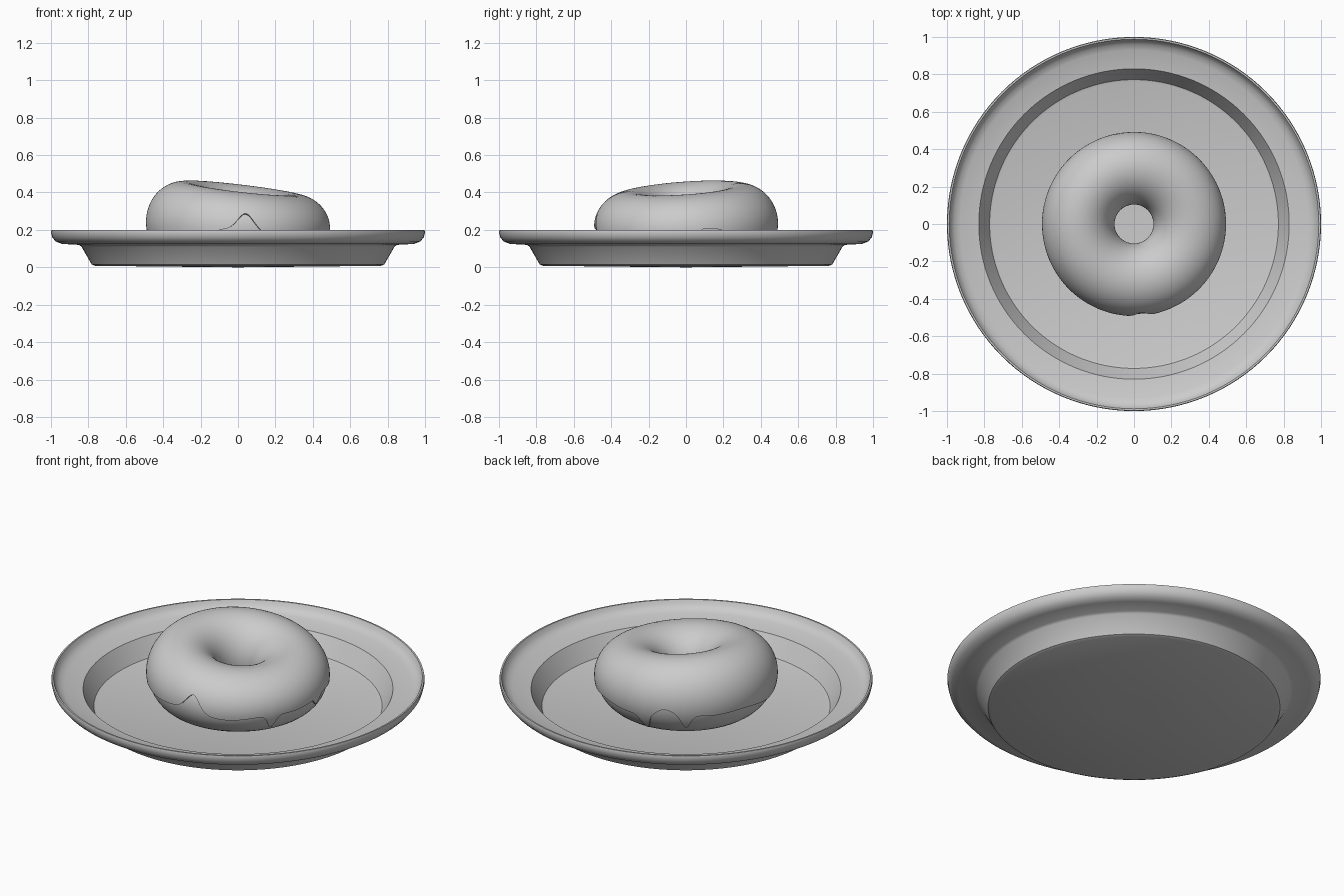
import bpy
import bmesh
from math import sin, cos, pi, tau, radians, exp, asin

if "Cube" in bpy.data.objects:
    bpy.data.objects.remove(bpy.data.objects["Cube"], do_unlink=True)

GREY = (0.6, 0.6, 0.6, 1.0)
clay = bpy.data.materials.new("light_grey")
clay.use_nodes = True
clay.diffuse_color = GREY
clay.node_tree.nodes["Principled BSDF"].inputs["Base Color"].default_value = GREY


def ring_surface(name, point, steps, rows, wrap):
    """Sweep a section around z; point(theta, row) gives radius and height."""
    bm = bmesh.new()
    grid = []
    for i in range(steps):
        t = tau * i / steps
        ring = []
        for j in range(rows):
            r, z = point(t, j)
            ring.append(bm.verts.new((r * cos(t), r * sin(t), z)))
        grid.append(ring)
    for i in range(steps):
        a, b = grid[i], grid[(i + 1) % steps]
        for j in range(rows if wrap else rows - 1):
            k = (j + 1) % rows
            bm.faces.new((a[j], b[j], b[k], a[k]))
    bmesh.ops.remove_doubles(bm, verts=bm.verts, dist=0.00001)
    bmesh.ops.recalc_face_normals(bm, faces=bm.faces)
    mesh = bpy.data.meshes.new(name)
    bm.to_mesh(mesh)
    bm.free()
    mesh.materials.append(clay)
    obj = bpy.data.objects.new(name, mesh)
    bpy.context.collection.objects.link(obj)
    bpy.ops.object.select_all(action="DESELECT")
    obj.select_set(True)
    bpy.context.view_layer.objects.active = obj
    bpy.ops.object.shade_smooth_by_angle(angle=radians(35))
    return obj


# Plate: one turned profile, underside first, then over the rim to the floor
plate_profile = [
    (0, 0), (0.12, 0.001), (0.765, 0.008), (0.782, 0.015),
    (0.837, 0.11), (0.85, 0.12), (0.94, 0.125), (0.975, 0.138),
    (0.993, 0.16), (1.0, 0.188), (0.997, 0.2), (0.988, 0.2),
    (0.978, 0.178), (0.96, 0.16), (0.93, 0.148), (0.83, 0.133),
    (0.772, 0.032), (0.76, 0.028), (0, 0.024)]
ring_surface("plate", lambda t, j: plate_profile[j], 128, len(plate_profile), False)


# Doughnut: a torus whose top leans down towards the front left
def half_height(t):
    return (0.425 + 0.04 * cos(t - radians(150)) - 0.026) / 2


def dough_point(t, phi, puff):
    a = half_height(t)
    return (0.298 + (0.183 + puff) * cos(phi),
            0.026 + a + (a - 0.012 + puff) * sin(phi))


ring_surface("doughnut", lambda t, j: dough_point(t, tau * j / 40, 0), 128, 40, True)


# Icing: bumps and drips along the lower edge as (degrees, width, height change)
drips = [(-85, 7, 0.09), (-33, 3.5, -0.085), (5, 3.5, -0.05),
         (97, 4, -0.10), (111, 6, 0.03), (125, 4, -0.09)]


def edge_height(t):
    z = 0.188 + 0.012 * sin(3 * t + 1) + 0.008 * sin(7 * t)
    for angle, width, change in drips:
        d = (t - radians(angle) + pi) % tau - pi
        z += change * exp(-(d / radians(width)) ** 2)
    return z


ROWS = 44


def icing_point(t, j):
    a = half_height(t)
    low = asin(max(-0.95, min(0.95, (edge_height(t) - 0.026 - a) / a)))
    high = pi + 0.35
    # A tucked lip closes both edges onto the dough
    u = max(0, min(1, (j - 2) / (ROWS - 5)))
    edge = min(j, ROWS - 1 - j)
    puff = (-0.004, 0.007, 0.011)[min(edge, 2)]
    return dough_point(t, low + (high - low) * u, puff)


ring_surface("icing", icing_point, 288, ROWS, False)
